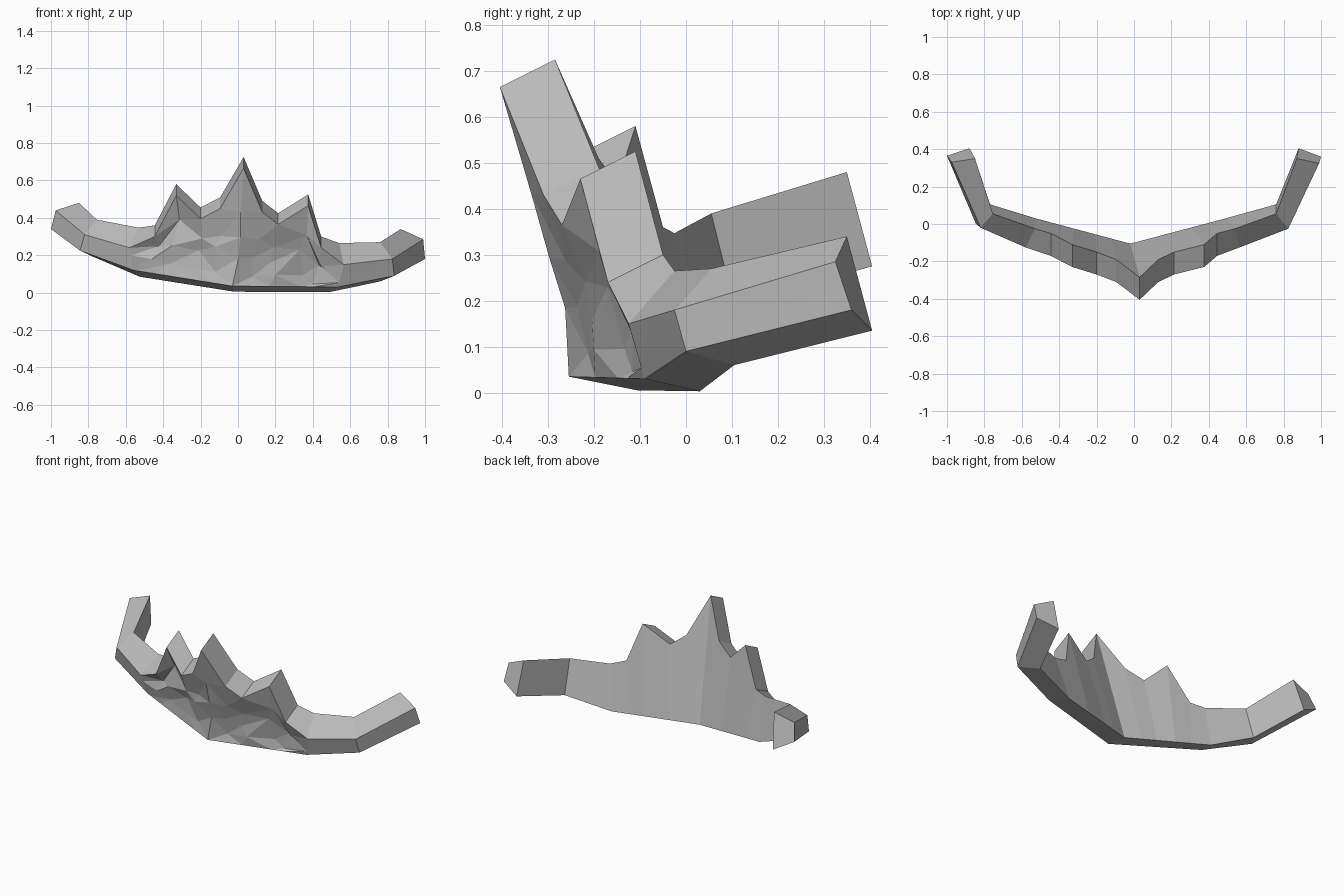
import bpy, bmesh, random
from mathutils import Vector as V

random.seed(4)
cube = bpy.data.objects.get("Cube")
if cube:
    bpy.data.objects.remove(cube)

# Stone colour
mat = bpy.data.materials.new("grey stone")
mat.use_nodes = True
grey = (0.5, 0.5, 0.5, 1)
mat.diffuse_color = grey
mat.node_tree.nodes["Principled BSDF"].inputs["Base Color"].default_value = grey

# Cross-sections: top front, top back, bottom back, bottom front
right_wing = [
    [(-.975, .33, .44), (-.85, .35, .48), (-.88, .405, .275), (-1, .365, .34)],
    [(-.82, -.02, .31), (-.755, .055, .39), (-.77, .105, .19), (-.845, 0, .225)],
    [(-.58, -.125, .24), (-.53, -.025, .347), (-.525, .03, .085), (-.56, -.09, .12)]]
left_wing = [
    [(.565, -.125, .15), (.54, -.025, .265), (.49, .03, .003), (.535, -.09, .03)],
    [(.825, -.025, .18), (.76, .055, .27), (.76, .105, .06), (.835, 0, .09)],
    [(.99, .325, .285), (.87, .35, .34), (.88, .405, .135), (1, .36, .18)]]
keel_back, keel_front = V((-.02, -.105, .005)), V((-.03, -.255, .035))

# Front edge of the jagged crest
crest = [(-.445, -.17, .30), (-.33, -.23, .52), (-.2, -.27, .395),
         (-.095, -.31, .45), (.03, -.405, .665), (.13, -.31, .43),
         (.215, -.27, .365), (.375, -.23, .465), (.445, -.17, .24)]
thickness = V((0, .12, .06))
peak_x = .03


def crest_section(p):
    """Drop a crest point down to the keel line between wing and centre."""
    top = V(p)
    wing = right_wing[-1] if top.x < peak_x else left_wing[0]
    t = (top.x - peak_x) / (wing[0][0] - peak_x)
    return [top, top + thickness,
            keel_back.lerp(V(wing[2]), t), keel_front.lerp(V(wing[3]), t)]


sections = right_wing + [crest_section(p) for p in crest] + left_wing
last = len(sections) - 1

# Rough front: add rows between the bottom and top front edges
bm = bmesh.new()
rings = []
for i, (tf, tb, bb, bf) in enumerate(sections):
    tf, bf = V(tf), V(bf)
    pts = [tf, V(tb), V(bb), bf]
    inner = 2 < i < last - 2
    for f in (.2, .42, .66):
        p = bf.lerp(tf, f)
        if inner:
            p += V((random.uniform(-.025, .025),
                    .02 + random.uniform(-.014, .014),
                    random.uniform(-.03, .03)))
        pts.append(p)
    rings.append([bm.verts.new(p) for p in pts])

# Skin the sections and cap both wing tips
rough = []
for i, (a, b) in enumerate(zip(rings, rings[1:])):
    n = len(a)
    for k in range(n):
        face = bm.faces.new((a[k], a[(k + 1) % n], b[(k + 1) % n], b[k]))
        if k >= 3 and 1 < i < last - 2:
            rough.append(face)
bm.faces.new(rings[0])
bm.faces.new(rings[-1])
bmesh.ops.triangulate(bm, faces=rough)
bmesh.ops.recalc_face_normals(bm, faces=bm.faces)

mesh = bpy.data.meshes.new("jagged_ridge")
bm.to_mesh(mesh)
bm.free()
mesh.materials.append(mat)
ridge = bpy.data.objects.new("jagged_ridge", mesh)
bpy.context.collection.objects.link(ridge)
